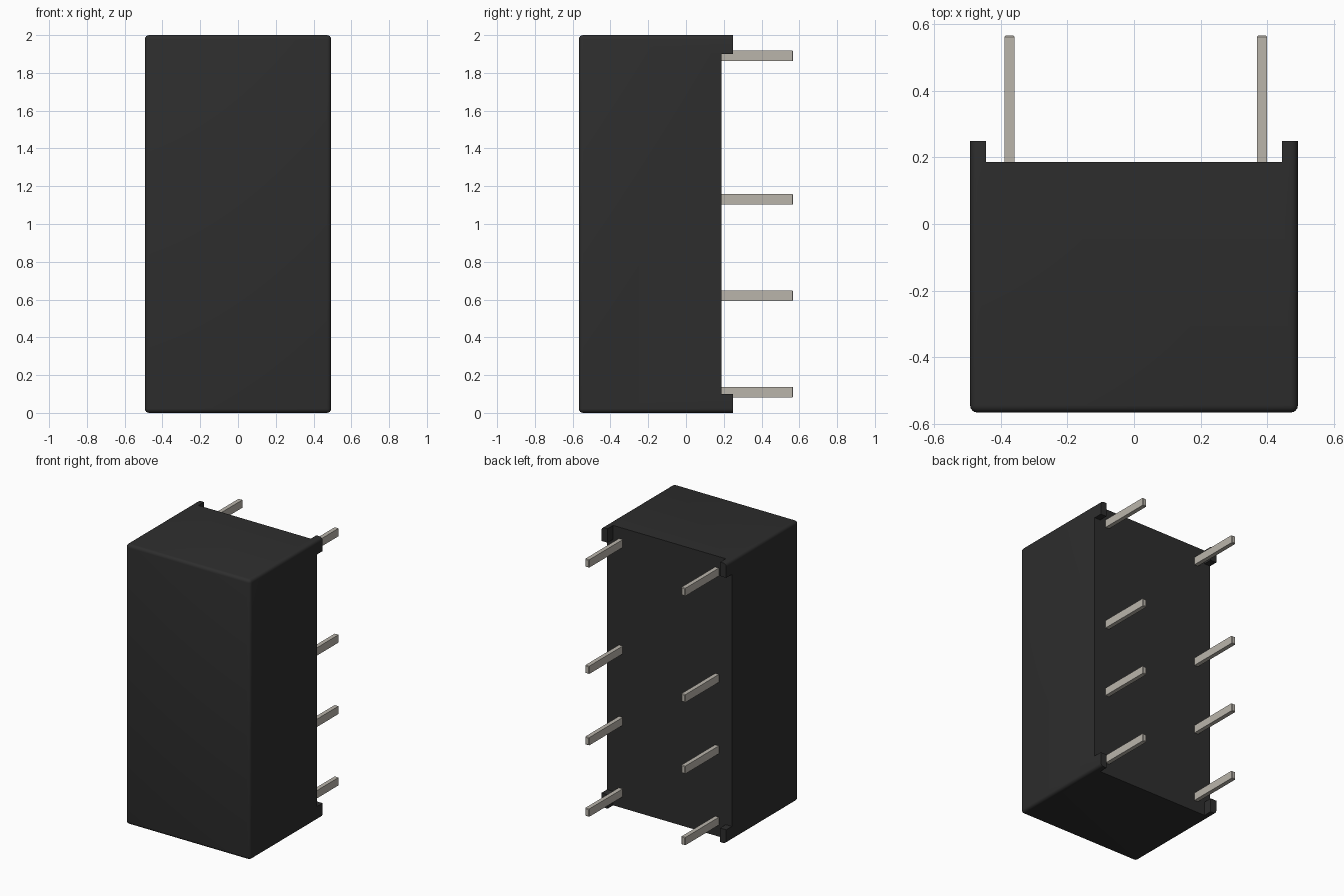
import bpy, bmesh
from mathutils import Vector

cube = bpy.data.objects.get("Cube")
if cube:
    bpy.data.objects.remove(cube, do_unlink=True)


def material(name, rgb):
    m = bpy.data.materials.new(name)
    m.use_nodes = True
    m.diffuse_color = (*rgb, 1)
    m.node_tree.nodes["Principled BSDF"].inputs["Base Color"].default_value = (*rgb, 1)
    return m


def make_object(name, bm, mat=None):
    bmesh.ops.recalc_face_normals(bm, faces=bm.faces)
    mesh = bpy.data.meshes.new(name)
    bm.to_mesh(mesh)
    bm.free()
    obj = bpy.data.objects.new(name, mesh)
    bpy.context.collection.objects.link(obj)
    if mat:
        mesh.materials.append(mat)
    return obj


def box(lo, hi):
    bm = bmesh.new()
    bmesh.ops.create_cube(bm, size=1)
    lo, hi = Vector(lo), Vector(hi)
    for v in bm.verts:
        v.co = (lo + hi) / 2 + v.co * (hi - lo)
    return bm


black = material("black plastic", (0.027, 0.027, 0.027))
tin = material("tinned metal", (0.49, 0.46, 0.41))

FRONT, BASE, FOOT, PIN_END = -0.567, 0.187, 0.25, 0.567
HALF = 0.493

# Case: a box with every edge rounded except those around the open back
bm = box((-HALF, FRONT, 0), (HALF, FOOT, 2))
edges = [e for e in bm.edges if not all(v.co.y > 0 for v in e.verts)]
bmesh.ops.bevel(bm, geom=edges, offset=0.022, segments=4, profile=0.5, affect='EDGES')
case = make_object("case", bm, black)

# Cross-shaped cutter that leaves four corner feet on the back
a, b, w, h = 0.445, 0.6, 0.9, 1.1
cross = [(-a, -h), (a, -h), (a, -w), (b, -w), (b, w), (a, w),
         (a, h), (-a, h), (-a, w), (-b, w), (-b, -w), (-a, -w)]
bm = bmesh.new()
face = bm.faces.new([bm.verts.new((x, BASE, 1 + z)) for x, z in cross])
ext = bmesh.ops.extrude_face_region(bm, geom=[face])
bmesh.ops.translate(bm, vec=(0, 0.2, 0),
                    verts=[g for g in ext["geom"] if isinstance(g, bmesh.types.BMVert)])
cutter = make_object("foot_cutter", bm)
cutter.hide_render = True

bpy.context.view_layer.objects.active = case
case.select_set(True)
cut = case.modifiers.new("feet", 'BOOLEAN')
cut.operation = 'DIFFERENCE'
cut.solver = 'EXACT'
cut.object = cutter
bpy.ops.object.modifier_apply(modifier=cut.name)
bpy.data.objects.remove(cutter, do_unlink=True)
bpy.ops.object.shade_smooth_by_angle(angle=0.6)

# Two columns of four flat pins with lightly chamfered tips
for side, x in (("right", -0.375), ("left", 0.385)):
    for i, z in enumerate((0.11, 0.62, 1.13, 1.89)):
        bm = box((x - 0.015, BASE - 0.02, z - 0.028), (x + 0.015, PIN_END, z + 0.028))
        tip = [e for e in bm.edges if all(v.co.y > 0.5 for v in e.verts)]
        bmesh.ops.bevel(bm, geom=tip, offset=0.004, segments=1, affect='EDGES')
        make_object(f"pin_{side}_{i + 1}", bm, tin)
